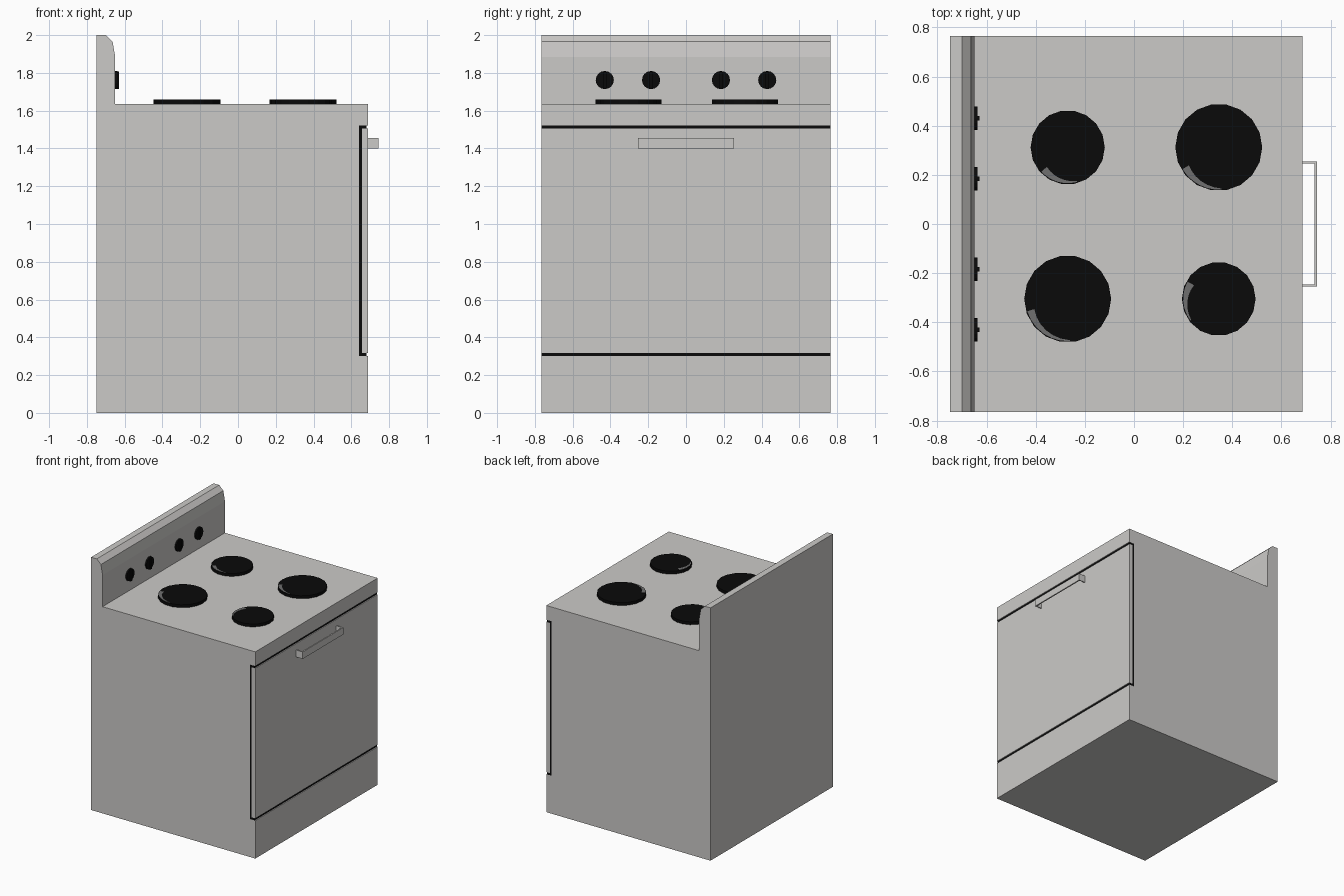
import bpy, bmesh, math

if "Cube" in bpy.data.objects:
    bpy.data.objects.remove(bpy.data.objects["Cube"])


def mat(name, c):
    m = bpy.data.materials.new(name)
    m.diffuse_color = (*c, 1)
    m.use_nodes = True
    m.node_tree.nodes["Principled BSDF"].inputs["Base Color"].default_value = m.diffuse_color
    return m


ENAMEL = mat("light_enamel", (0.60, 0.59, 0.575))
BLACK = mat("black", (0.003, 0.003, 0.003))
GREY = mat("mid_grey", (0.16, 0.16, 0.16))
W = 0.765   # half width of the cooker
TOP = 1.635  # hob height


def prism(name, pts, place, lo, hi, m):
    """Extrude a 2D outline between lo and hi; place maps (a, b, t) to xyz."""
    bm = bmesh.new()
    f = bm.faces.new([bm.verts.new(place(a, b, lo)) for a, b in pts])
    d = [q - p for p, q in zip(place(0, 0, lo), place(0, 0, hi))]
    r = bmesh.ops.extrude_face_region(bm, geom=[f])
    bmesh.ops.translate(bm, vec=d, verts=[v for v in r["geom"] if isinstance(v, bmesh.types.BMVert)])
    bmesh.ops.recalc_face_normals(bm, faces=bm.faces)
    me = bpy.data.meshes.new(name)
    bm.to_mesh(me)
    bm.free()
    me.materials.append(m)
    ob = bpy.data.objects.new(name, me)
    bpy.context.collection.objects.link(ob)
    return ob


def along_y(a, b, t): return (a, t, b)
def along_z(a, b, t): return (a, b, t)
def along_x(a, b, t): return (t, a, b)


def circle(cx, cy, r, n):
    return [(cx + r * math.cos(2 * math.pi * i / n), cy + r * math.sin(2 * math.pi * i / n)) for i in range(n)]


# Body with rounded splashback and a door recess, as one side profile
prism("body", [(-0.75, 0), (0.687, 0), (0.687, 0.30), (0.64, 0.30), (0.64, 1.522), (0.687, 1.522),
               (0.687, TOP), (-0.65, TOP), (-0.65, 1.885), (-0.664, 1.965), (-0.70, 2.0), (-0.75, 2.0)],
      along_y, -W, W, ENAMEL)

# Black seal wrapped behind the door
prism("door_seal", [(0.64, 0.30), (0.68, 0.30), (0.68, 0.317), (0.656, 0.317), (0.656, 1.505),
                    (0.68, 1.505), (0.68, 1.522), (0.64, 1.522)], along_y, -W, W, BLACK)

# Oven door
prism("oven_door", [(0.656, 0.317), (0.687, 0.317), (0.687, 1.505), (0.656, 1.505)], along_y, -W, W, ENAMEL)

# Door handle, a thin U-shaped bar
prism("door_handle", [(0.687, -0.255), (0.745, -0.255), (0.745, 0.255), (0.687, 0.255), (0.687, 0.247),
                      (0.735, 0.247), (0.735, -0.247), (0.687, -0.247)], along_z, 1.40, 1.455, ENAMEL)

# Hotplates, each with a thin worn crescent near the rim
for i, (x, y, r, a0, a1) in enumerate([(-0.27, 0.312, 0.151, -137, -75), (0.345, 0.312, 0.177, -149, -86),
                                       (-0.27, -0.305, 0.177, -163, -87), (0.345, -0.305, 0.15, -209, -143)]):
    prism(f"hotplate_{i + 1}", circle(x, y, r, 18), along_z, TOP, 1.658, BLACK)
    outer, inner = [], []
    for k in range(7):
        t = k / 6
        a = math.radians(a0 + (a1 - a0) * t)
        for ring, rr in ((outer, r - 0.005), (inner, r - 0.009 - 0.026 * (1 - t))):
            ring.append((x + rr * math.cos(a), y + rr * math.sin(a)))
    prism(f"hotplate_crescent_{i + 1}", outer + inner[::-1], along_z, 1.657, 1.66, GREY)

# Control knobs: round base plus upright grip
for i, y in enumerate((-0.43, -0.185, 0.185, 0.43)):
    prism(f"knob_{i + 1}", circle(y, 1.762, 0.048, 16), along_x, -0.65, -0.638, BLACK)
    prism(f"knob_grip_{i + 1}", [(y - 0.009, 1.716), (y + 0.009, 1.716), (y + 0.009, 1.808), (y - 0.009, 1.808)],
          along_x, -0.64, -0.63, BLACK)
